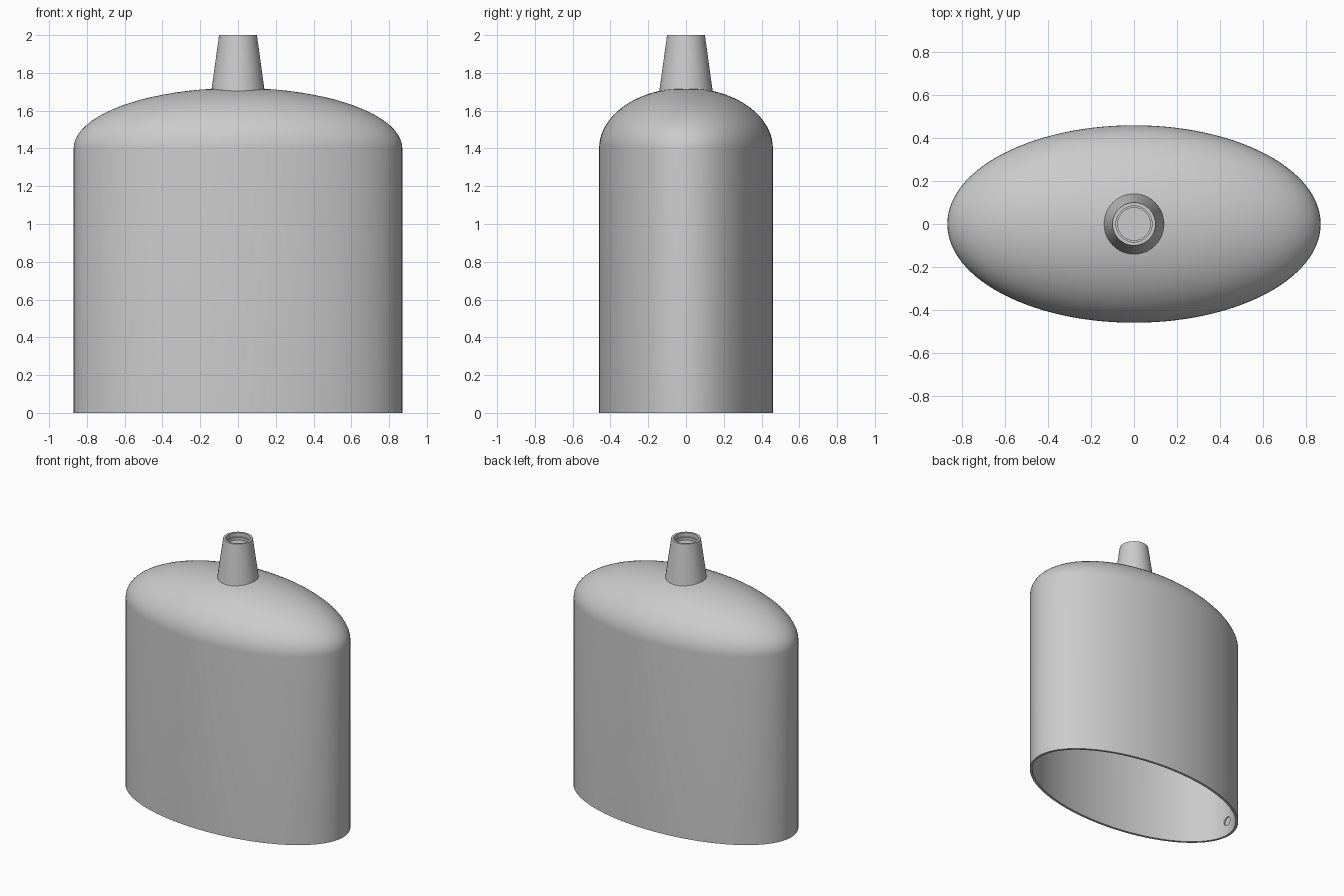
import bpy, bmesh, math

if "Cube" in bpy.data.objects:
    bpy.data.objects.remove(bpy.data.objects["Cube"], do_unlink=True)

grey = bpy.data.materials.new("plain grey")
grey.use_nodes = True
colour = (0.6, 0.6, 0.6, 1)
grey.diffuse_color = colour
grey.node_tree.nodes["Principled BSDF"].inputs["Base Color"].default_value = colour


def lathe(name, profile, segments, angle=35):
    """Skin elliptical rings (half width, half depth, height) into one surface."""
    bm = bmesh.new()
    rings = []
    for rx, ry, z in profile:
        turns = [math.tau * i / segments for i in range(segments)]
        rings.append([bm.verts.new((rx * math.cos(t), ry * math.sin(t), z)) for t in turns])
    for low, high in zip(rings, rings[1:]):
        for i in range(segments):
            j = (i + 1) % segments
            bm.faces.new((low[i], low[j], high[j], high[i]))
    bmesh.ops.remove_doubles(bm, verts=bm.verts, dist=1e-5)
    bmesh.ops.dissolve_degenerate(bm, edges=bm.edges, dist=1e-6)
    bmesh.ops.recalc_face_normals(bm, faces=bm.faces)
    mesh = bpy.data.meshes.new(name)
    bm.to_mesh(mesh)
    bm.free()
    mesh.materials.append(grey)
    obj = bpy.data.objects.new(name, mesh)
    bpy.context.collection.objects.link(obj)
    activate(obj)
    bpy.ops.object.shade_smooth_by_angle(angle=math.radians(angle))
    return obj


def activate(obj):
    bpy.ops.object.select_all(action="DESELECT")
    obj.select_set(True)
    bpy.context.view_layer.objects.active = obj


# Hollow oval shell: straight wall, domed top, open bottom
WIDTH, DEPTH, SHOULDER, RISE, WALL = 0.87, 0.46, 1.4, 0.32, 0.018


def skin(inset, steps=20):
    points = [(WIDTH - inset, DEPTH - inset, 0)]
    for k in range(steps + 1):
        a = math.pi / 2 * k / steps
        c = math.cos(a) if k < steps else 0
        points.append(((WIDTH - inset) * c, (DEPTH - inset) * c,
                       SHOULDER + (RISE - inset) * math.sin(a)))
    return points


outer, inner = skin(0), skin(WALL)
shell = lathe("shell", inner[:1] + outer + inner[::-1], 112)

# Shallow round recess inside the wall, near the rim
bpy.ops.mesh.primitive_cylinder_add(vertices=24, radius=0.033, depth=0.06,
                                    location=(-0.831, 0, 0.11),
                                    rotation=(0, math.pi / 2, 0))
cutter = bpy.context.object
cutter.name = "recess_cutter"
cutter.hide_render = True
cutter.data.materials.append(grey)
cut = shell.modifiers.new("recess", "BOOLEAN")
cut.operation = "DIFFERENCE"
cut.solver = "EXACT"
cut.object = cutter
activate(shell)
bpy.ops.object.modifier_apply(modifier=cut.name)
bpy.data.objects.remove(cutter, do_unlink=True)

# Tapered neck with a stepped socket in its top
neck_profile = [(0, 1.69), (0.143, 1.69), (0.1, 2), (0.084, 2),
                (0.084, 1.97), (0.076, 1.97), (0.076, 1.95), (0, 1.95)]
neck = lathe("neck", [(r, r, z) for r, z in neck_profile], 48)
